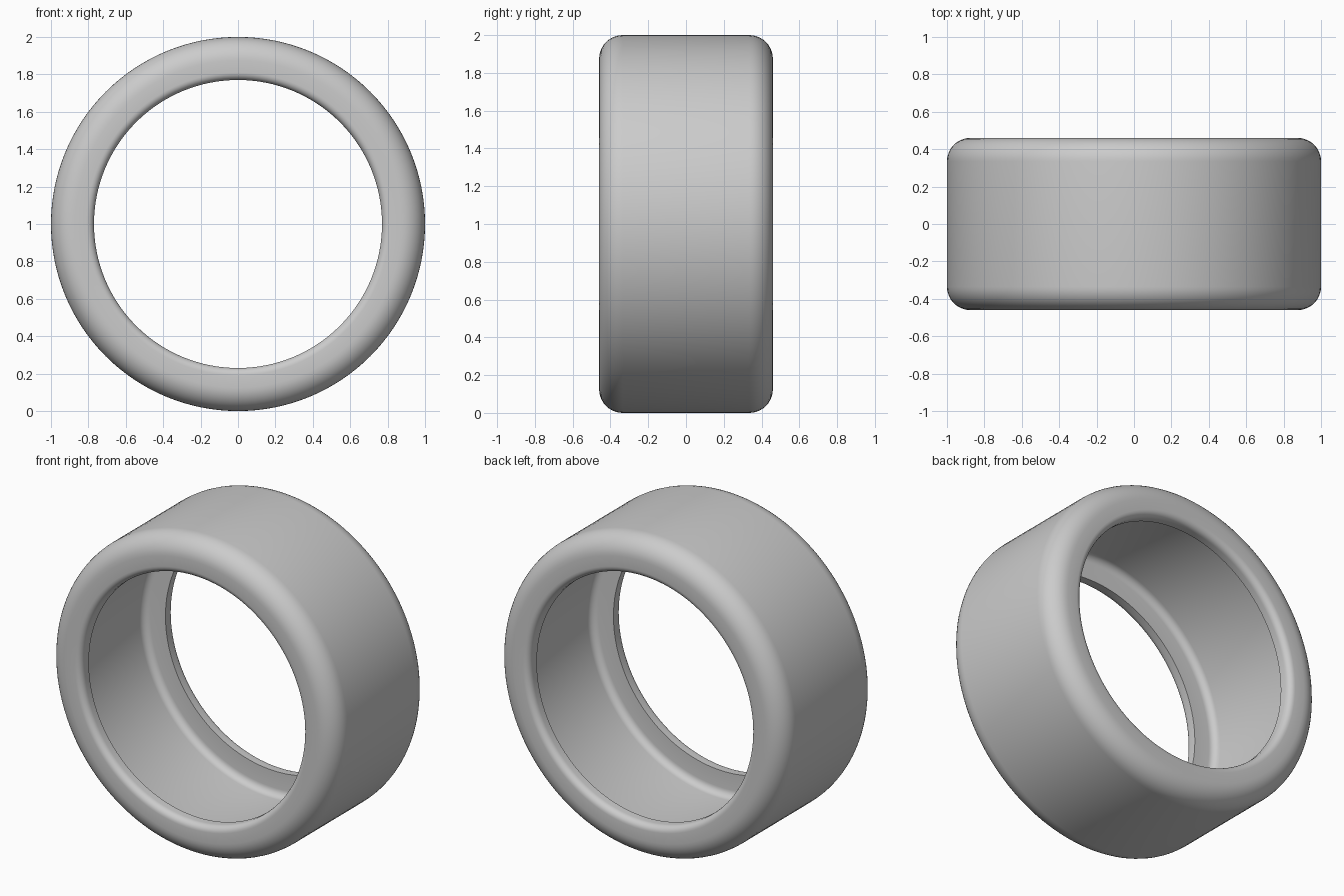
import bpy, bmesh, math

if "Cube" in bpy.data.objects:
    bpy.data.objects.remove(bpy.data.objects["Cube"])

SEG = 128          # sides around the ring
R_OUT, R_IN = 1.0, 0.77
HALF_W = 0.46
WALL = 0.08        # rubber thickness
FILLET = 0.125     # outer shoulder radius
LIP = 0.04         # rounding of the opening's edge


def arc(cr, cy, rad, a0, a1, n):
    """Arc in the (radius, y) plane, angles in degrees."""
    pts = []
    for i in range(n + 1):
        a = math.radians(a0 + (a1 - a0) * i / n)
        pts.append((cr + rad * math.cos(a), cy + rad * math.sin(a)))
    return pts


# half cross-section on the +y side: tread, shoulder, sidewall, lip, hollow inside
half = arc(R_OUT - FILLET, HALF_W - FILLET, FILLET, 0, 90, 10)
half += arc(R_IN + LIP, HALF_W - LIP, LIP, 90, 180, 6)
half.append((R_IN, HALF_W - WALL))
inner = FILLET - WALL
half += arc(R_OUT - FILLET, HALF_W - FILLET, inner, 90, 0, 6)

# mirror to close the section
profile = half + [(r, -y) for r, y in reversed(half)]

# revolve the section about the y axis
bm = bmesh.new()
rings = []
for i in range(SEG):
    a = 2 * math.pi * i / SEG
    rings.append([bm.verts.new((r * math.sin(a), y, 1 + r * math.cos(a)))
                  for r, y in profile])
n = len(profile)
for i in range(SEG):
    p, q = rings[i], rings[(i + 1) % SEG]
    for j in range(n):
        k = (j + 1) % n
        bm.faces.new((p[j], p[k], q[k], q[j]))
bmesh.ops.recalc_face_normals(bm, faces=bm.faces)

mesh = bpy.data.meshes.new("tire")
bm.to_mesh(mesh)
bm.free()
tire = bpy.data.objects.new("tire", mesh)
bpy.context.collection.objects.link(tire)
bpy.context.view_layer.objects.active = tire
tire.select_set(True)
bpy.ops.object.shade_smooth_by_angle(angle=math.radians(35))
